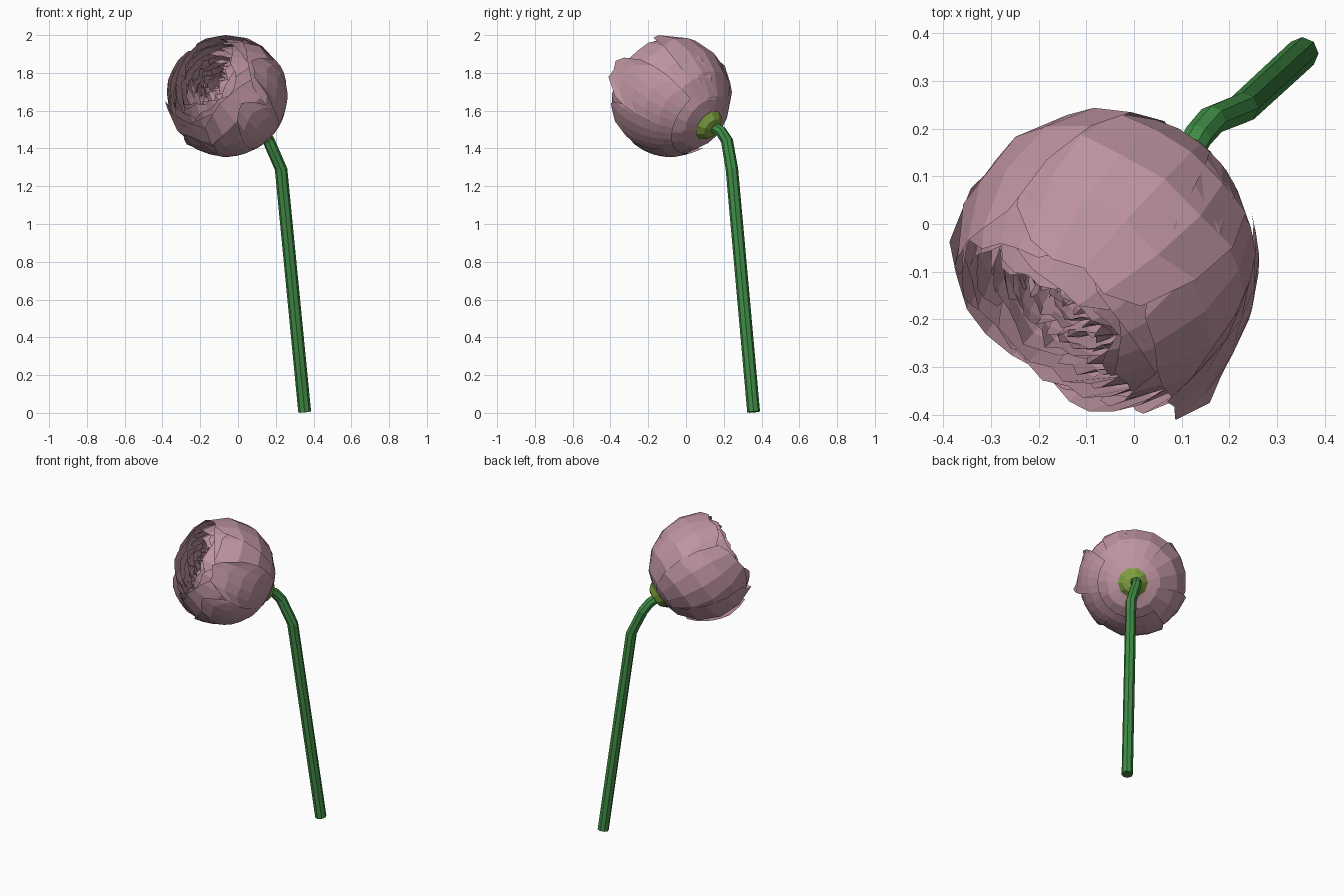
import bpy, bmesh, math, random
from mathutils import Vector

if "Cube" in bpy.data.objects:
    bpy.data.objects.remove(bpy.data.objects["Cube"])

random.seed(11)
CENTRE = Vector((-0.062, -0.076, 1.682))
AXIS = Vector((-0.56, -0.64, 0.52)).normalized()
SIDE = AXIS.cross(Vector((0, 0, 1))).normalized()
UP = SIDE.cross(AXIS)


def material(name, rgb):
    m = bpy.data.materials.new(name)
    m.diffuse_color = (*rgb, 1)
    m.use_nodes = True
    m.node_tree.nodes["Principled BSDF"].inputs["Base Color"].default_value = m.diffuse_color
    return m


PINK = material("petal_pink", (0.52, 0.30, 0.36))
GREEN = material("stem_green", (0.05, 0.26, 0.06))
OLIVE = material("calyx_green", (0.22, 0.36, 0.05))


def finish(bm, name, mat):
    me = bpy.data.meshes.new(name)
    bm.to_mesh(me)
    bm.free()
    me.materials.append(mat)
    ob = bpy.data.objects.new(name, me)
    bpy.context.collection.objects.link(ob)
    return ob


def head(r, az, h):
    """Point in the flower head: radius, azimuth and height along its axis."""
    return CENTRE + AXIS * h + (SIDE * math.cos(az) + UP * math.sin(az)) * r


def skin(bm, rows, closed):
    n = len(rows[0])
    for a, b in zip(rows, rows[1:]):
        for i in range(n if closed else n - 1):
            j = (i + 1) % n
            bm.faces.new((a[i], a[j], b[j], b[i]))


def petal(bm, R, H, az, width, low, top, drop, ruffle, flare=0.0, nu=5, nt=5):
    """Cupped patch wrapped round the head, with a rounded ruffled rim."""
    rim = [random.uniform(-1, 1) for _ in range(nu + 1)]
    rows = []
    for k in range(nt + 1):
        t = k / nt
        row = []
        for i in range(nu + 1):
            u = 2 * i / nu - 1
            phi = math.radians(low + (top - drop * u * u + rim[i] * 3 - low) * t)
            extra = 0.006 * u * t + rim[i] * ruffle * t ** 3 + flare * t ** 3
            a = az + math.radians(width) * u * (1 - 0.25 * t ** 3)
            tall = H if phi > 0 else R
            row.append(bm.verts.new(head((R + extra) * math.cos(phi), a,
                                         (tall + extra) * math.sin(phi))))
        rows.append(row)
    skin(bm, rows, False)


# Petal layers: name, radius, crown height, count, half width, low, top, rim drop, ruffle
layers = [
    ("outer_petals", 0.319, 0.319, 5, 52, -84, 38, 12, 0.004),
    ("second_petals", 0.302, 0.305, 5, 50, -75, 44, 12, 0.005),
    ("third_petals", 0.284, 0.290, 5, 48, -65, 47, 10, 0.007),
    ("fourth_petals", 0.262, 0.270, 5, 46, -55, 49, 10, 0.009),
    ("fifth_petals", 0.235, 0.245, 6, 40, -45, 50, 9, 0.011),
    ("sixth_petals", 0.207, 0.220, 6, 38, -35, 52, 9, 0.013),
    ("seventh_petals", 0.178, 0.195, 7, 34, -25, 54, 9, 0.014),
    ("eighth_petals", 0.148, 0.175, 7, 34, -20, 57, 9, 0.014),
    ("inner_petals", 0.118, 0.155, 6, 38, -15, 60, 8, 0.014),
    ("heart_petals", 0.085, 0.135, 5, 42, -10, 66, 8, 0.012),
]
for n, (name, R, H, count, width, low, top, drop, ruffle) in enumerate(layers):
    bm = bmesh.new()
    for i in range(count):
        az = math.tau * (i + random.uniform(-0.12, 0.12)) / count + n * 0.7
        # upper petals hang further over the opening than the lower ones
        lean = 6 * math.sin(az) if n < 5 else 0
        petal(bm, R + random.uniform(-0.002, 0.002), H, az, width, low,
              top + lean + random.uniform(-5, 5), drop, ruffle)
    finish(bm, name, PINK)

# Loose petals on the lower front and right side
bm = bmesh.new()
for az, top, flare in ((210, 24, 0.008), (245, 10, 0.0), (280, 16, 0.0), (168, 34, 0.045)):
    petal(bm, 0.325, 0.325, math.radians(az), 26, -50, top, 22, 0.006, flare)
finish(bm, "loose_petals", PINK)

# Calyx: shallow cup under the head
bm = bmesh.new()
rows = [[bm.verts.new(head(r, math.tau * i / 10, h)) for i in range(10)]
        for r, h in ((0.035, -0.345), (0.06, -0.338), (0.09, -0.306), (0.075, -0.29))]
skin(bm, rows, True)
bm.faces.new(rows[0][::-1])
finish(bm, "calyx", OLIVE)

# Stem: eight-sided bent tube
path = [Vector(p) for p in ((0.353, 0.358, 0.005), (0.228, 0.243, 1.29),
                            (0.163, 0.217, 1.44), (0.135, 0.185, 1.49), (0.105, 0.13, 1.52))]
bm = bmesh.new()
rows = []
for k, p in enumerate(path):
    d = (path[min(k + 1, len(path) - 1)] - path[max(k - 1, 0)]).normalized()
    s = d.cross(Vector((1, -1, 0))).normalized()
    q = d.cross(s)
    r = (0.034, 0.033, 0.032, 0.031, 0.03)[k]
    rows.append([bm.verts.new(p + (s * math.cos(math.tau * i / 8) + q * math.sin(math.tau * i / 8)) * r)
                 for i in range(8)])
skin(bm, rows, True)
bm.faces.new(rows[0][::-1])
bm.faces.new(rows[-1])
bmesh.ops.recalc_face_normals(bm, faces=bm.faces)
finish(bm, "stem", GREEN)
